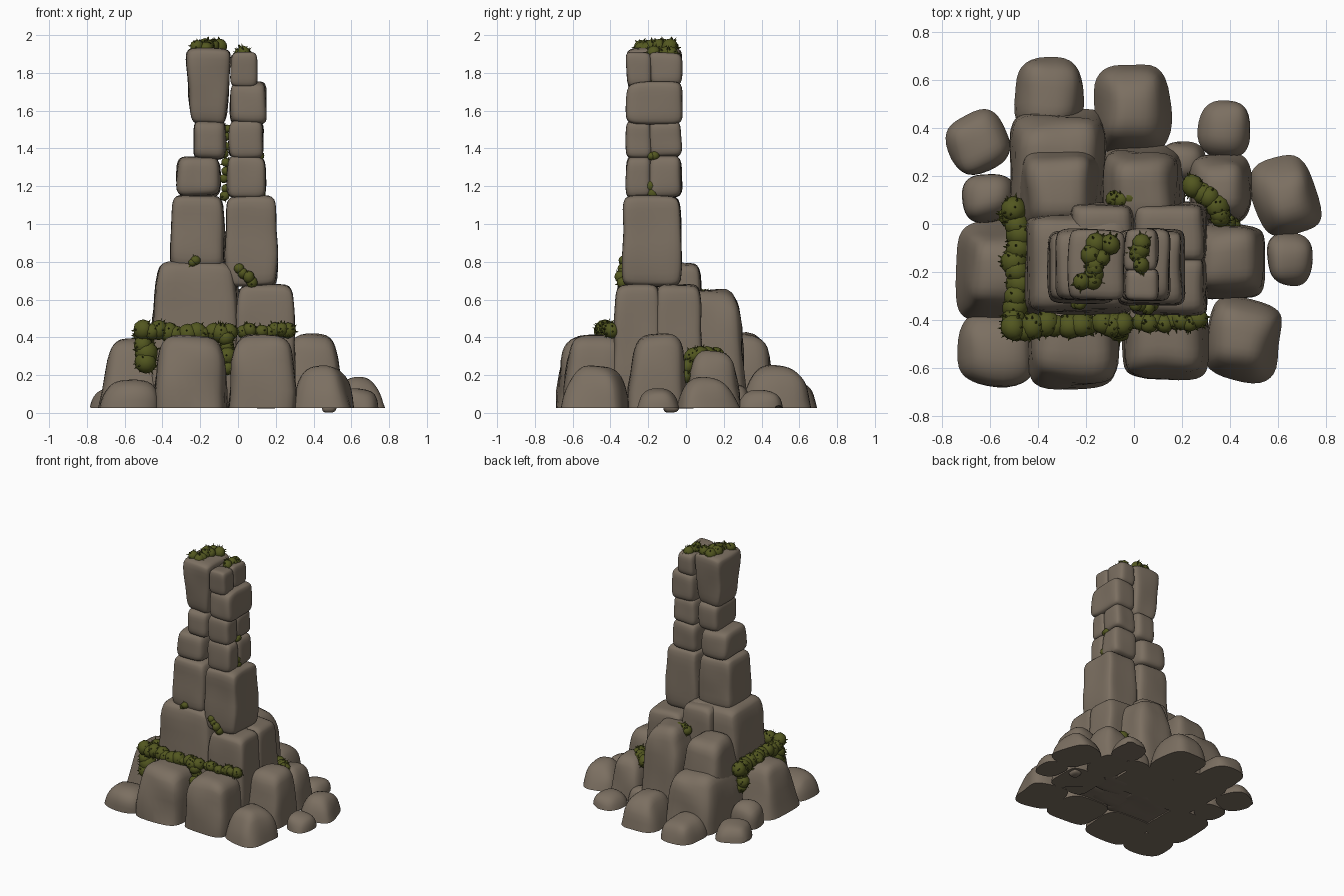
import bpy, bmesh, math, random
from mathutils import Vector, Matrix, noise

random.seed(7)
if "Cube" in bpy.data.objects:
    bpy.data.objects.remove(bpy.data.objects["Cube"], do_unlink=True)


def material(name, colour):
    mat = bpy.data.materials.new(name)
    mat.use_nodes = True
    mat.diffuse_color = (*colour, 1)
    shader = next(n for n in mat.node_tree.nodes if n.type == 'BSDF_PRINCIPLED')
    shader.inputs["Base Color"].default_value = (*colour, 1)
    shader.inputs["Roughness"].default_value = 0.9
    return mat


STONE = material("stone_brown", (0.20, 0.16, 0.12))
MOSS = material("moss_green", (0.085, 0.095, 0.014))
GROUND = 0.025


def finish(name, bm, mat):
    mesh = bpy.data.meshes.new(name)
    bm.to_mesh(mesh)
    bm.free()
    obj = bpy.data.objects.new(name, mesh)
    bpy.context.collection.objects.link(obj)
    mesh.materials.append(mat)
    bpy.ops.object.select_all(action='DESELECT')
    obj.select_set(True)
    bpy.context.view_layer.objects.active = obj
    bpy.ops.object.shade_smooth_by_angle(angle=math.radians(50))
    return obj


def rounded_cube(power):
    """Cube of half-size one, rounded towards a superellipsoid."""
    bm = bmesh.new()
    bmesh.ops.create_cube(bm, size=2)
    bmesh.ops.subdivide_edges(bm, edges=bm.edges[:], cuts=11, use_grid_fill=True)
    for v in bm.verts:
        v.co = Vector([math.sin(c * math.pi / 2) for c in v.co])
        v.co /= sum(abs(c) ** power for c in v.co) ** (1 / power)
    return bm


def roughen(bm, amount):
    shift = Vector([random.uniform(-50, 50) for _ in range(3)])
    for v in bm.verts:
        v.co += noise.noise_vector(v.co * 5 + shift) * amount


# Sizes of stones are given in hundredths of a unit
def block(name, x0, x1, y0, y1, z0, z1, taper=0.04, power=7):
    bm = rounded_cube(power)
    size = Vector((x1 - x0, y1 - y0, z1 - z0)) / 200
    centre = Vector((x1 + x0, y1 + y0, z1 + z0)) / 200
    for v in bm.verts:
        s = 1 - taper * (v.co.z + 1) / 2 if taper > 0 else 1 + taper * (1 - v.co.z) / 2
        v.co = Vector((v.co.x * size.x * s, v.co.y * size.y * s, v.co.z * size.z)) + centre
    roughen(bm, 0.012)
    return finish(name, bm, STONE)


def boulder(name, x0, x1, y0, y1, top, taper=0.15, power=3.6, yaw=0):
    bm = rounded_cube(power)
    bmesh.ops.bisect_plane(bm, geom=bm.verts[:] + bm.edges[:] + bm.faces[:],
                           plane_co=(0, 0, 0), plane_no=(0, 0, 1), clear_inner=True)
    bmesh.ops.holes_fill(bm, edges=[e for e in bm.edges if e.is_boundary])
    turn = Matrix.Rotation(math.radians(yaw), 3, 'Z')
    for v in bm.verts:
        s = 1 - taper * v.co.z
        v.co = turn @ Vector((v.co.x * s * (x1 - x0) / 200, v.co.y * s * (y1 - y0) / 200,
                              v.co.z * (top / 100 - GROUND)))
        v.co += Vector(((x0 + x1) / 200, (y0 + y1) / 200, GROUND))
    roughen(bm, 0.02)
    for v in bm.verts:
        if v.co.z < GROUND + 0.012:
            v.co.z = GROUND
    return finish(name, bm, STONE)


def moss(name, start, end, radius, count, spikes=14):
    """Lumpy clumps strung from start to end, bristling with short tufts."""
    bm = bmesh.new()
    a, b = Vector(start), Vector(end)
    for i in range(count):
        centre = a.lerp(b, i / max(count - 1, 1))
        centre += Vector([random.uniform(-0.25, 0.25) * radius for _ in range(3)])
        r = radius * random.uniform(0.85, 1.1)
        bmesh.ops.create_icosphere(bm, subdivisions=2, radius=r, matrix=Matrix.Translation(centre))
        for _ in range(spikes):
            d = Vector([random.gauss(0, 1) for _ in range(3)]).normalized()
            place = Matrix.Translation(centre + d * r) @ d.to_track_quat('Z', 'Y').to_matrix().to_4x4()
            bmesh.ops.create_cone(bm, segments=4, radius1=0.009, radius2=0, depth=0.03,
                                  cap_ends=False, matrix=place)
    roughen(bm, 0.01)
    return finish(name, bm, MOSS)


# Ring of ground boulders, front
boulder("front_right_boulder", -45, -6, -68, -30, 41, 0.12, 4.5)
boulder("front_left_boulder", -5, 31, -65, -30, 41, 0.12, 4.5)
boulder("front_left_corner_boulder", 29, 61, -65, -31, 25, 0.25, yaw=-12)
boulder("front_right_corner_boulder", -73, -41, -68, -37, 17, 0.1, 2.8)

# Ground boulders, right side
boulder("right_boulder", -74, -38, -40, 1, 39, 0.32, 4.5)
boulder("right_small_boulder", -72, -49, 1, 22, 20, 0.1, 2.6)
boulder("right_outer_boulder", -78, -53, 21, 46, 14, 0.1, 2.8, yaw=20)

# Ground boulders, left side
boulder("left_boulder", 23, 55, -31, 1, 41, 0.15, 4.5)
boulder("left_back_boulder", 22, 50, 0, 29, 33, 0.2)
boulder("left_outer_boulder", 50, 77, -5, 28, 19, 0.25, 3, yaw=18)
boulder("left_small_boulder", 55, 74, -26, -4, 13, 0.1, 2.6)
boulder("left_far_boulder", 27, 48, 28, 52, 12, 0.1, 2.6)
boulder("left_inner_stone", 12, 30, 18, 35, 15, 0.1, 2.6)
block("left_pebble", 44, 52, -12, -4, 0, 8, power=3)

# Ground boulders, back
boulder("back_right_boulder", -50, -21, 38, 69, 17, 0.1, 2.9)
boulder("back_left_boulder", -17, 15, 29, 67, 25, 0.35, 3.6)
boulder("back_right_slab", -52, -11, -5, 47, 43, 0.15, 5)
boulder("back_right_tall_stone", -49, -13, -5, 33, 64, 0.2, 5)
boulder("back_left_tall_stone", -14, 21, -5, 32, 65, 0.15, 5)

# Wide foot of the tower
block("foot_right_stone", -47, 2, -39, 6, 3, 80, 0.14, 8)
block("foot_back_stone", -27, 1, -20, 9, 3, 79, 0.08, 8)
block("foot_left_front_stone", -2, 31, -39, -12, 3, 68, 0.1, 8)
block("foot_left_back_stone", -2, 31, -17, 9, 3, 68, 0.1, 8)
block("foot_core", -40, 25, -32, 4, 3, 62, 0.05, 8)

# Large middle stones
block("middle_right_stone", -36, -7, -33, -2, 76, 115, 0.06)
block("middle_left_stone", -7, 21, -34, -2, 67, 115, 0.06, 8)

# Upper courses, each left course split front and back where two stones meet
block("upper_right_low_stone", -33, -9, -32, -2, 114, 136, 0.06, 5)
block("upper_right_mid_stone", -24, -6, -31, -3, 134, 155, 0.03, 5)
block("upper_right_cap_stone", -28, -3, -32, -2, 153, 193, -0.22, 7)
for side, y0, y1 in (("front", -32, -18), ("back", -20, -2)):
    block(f"upper_left_low_{side}_stone", -6, 15, y0, y1, 114, 136, 0.05, 5)
    block(f"upper_left_mid_{side}_stone", -5, 14, y0, y1, 135, 155, 0.05, 5)
    block(f"upper_left_top_{side}_stone", -4, 10, y0, y1, 173, 191, 0.05, 5)
block("upper_left_wide_stone", -4, 15, -32, -2, 153, 175, 0.04, 6)

# Moss along the ledge above the front boulders
moss("front_ledge_moss", (-0.5, -0.43, 0.43), (-0.04, -0.41, 0.43), 0.052, 11)
moss("front_left_ledge_moss", (0.02, -0.41, 0.43), (0.27, -0.40, 0.44), 0.04, 8)
moss("side_ledge_moss", (-0.49, -0.40, 0.41), (-0.49, 0.05, 0.39), 0.055, 10)
moss("front_hanging_moss", (-0.06, -0.45, 0.25), (-0.06, -0.42, 0.4), 0.045, 4)
moss("corner_hanging_moss", (-0.48, -0.43, 0.27), (-0.51, -0.41, 0.4), 0.06, 4)
moss("side_hanging_moss", (-0.5, 0.05, 0.25), (-0.5, 0.02, 0.38), 0.05, 4)

# Moss between the left and back stones
moss("left_moss", (0.25, 0.15, 0.31), (0.37, 0.05, 0.30), 0.05, 5)
moss("left_low_moss", (0.4, 0.0, 0.2), (0.36, 0.02, 0.3), 0.04, 3)
moss("back_moss", (-0.09, 0.1, 0.6), (-0.02, 0.1, 0.62), 0.035, 3)

# Moss on the top of the tower
moss("cap_moss", (-0.18, -0.24, 1.93), (-0.16, -0.08, 1.935), 0.045, 5)
moss("cap_edge_moss", (-0.21, -0.24, 1.93), (-0.11, -0.08, 1.93), 0.04, 4)
moss("left_top_moss", (0.02, -0.17, 1.9), (0.03, -0.07, 1.905), 0.04, 4)

# Thin moss in the joints
moss("joint_moss", (-0.07, -0.2, 1.15), (-0.06, -0.2, 1.5), 0.025, 9, 2)
moss("left_joint_moss", (0.12, -0.18, 1.17), (0.12, -0.18, 1.21), 0.035, 2, 0)
moss("left_upper_joint_moss", (0.115, -0.19, 1.36), (0.115, -0.17, 1.37), 0.025, 2, 0)
moss("left_top_joint_moss", (0.065, -0.19, 1.76), (0.065, -0.19, 1.87), 0.02, 5, 0)
moss("foot_joint_moss", (0.0, -0.34, 0.76), (0.08, -0.34, 0.7), 0.03, 4, 2)
moss("right_foot_joint_moss", (-0.24, -0.33, 0.79), (-0.23, -0.33, 0.8), 0.025, 2, 2)
